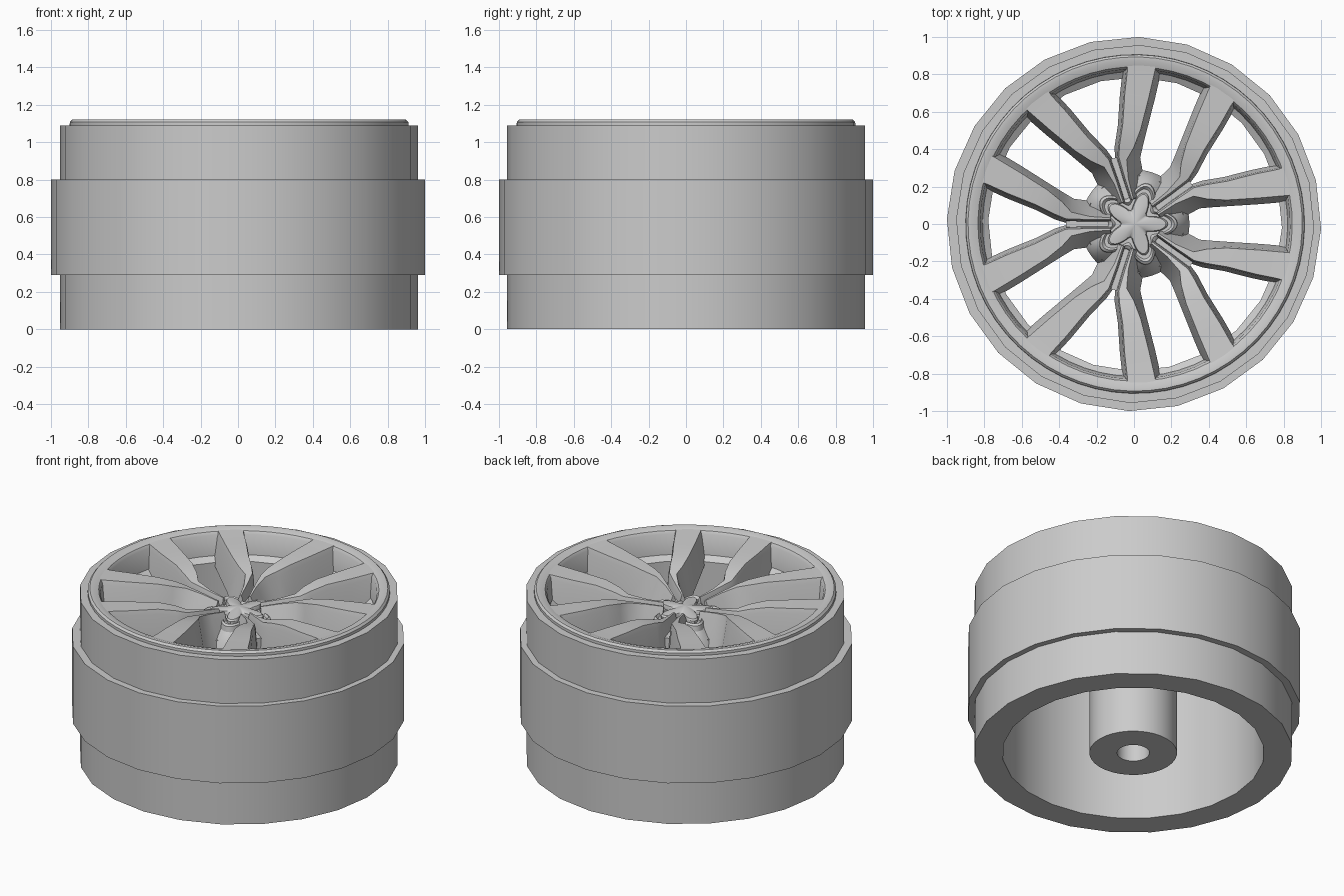
import bpy, bmesh
from math import sin, cos, pi, radians
from mathutils import Matrix

if "Cube" in bpy.data.objects:
    bpy.data.objects.remove(bpy.data.objects["Cube"], do_unlink=True)

metal = bpy.data.materials.new("grey metal")
metal.use_nodes = True
GREY = (0.6, 0.6, 0.6, 1)
metal.diffuse_color = GREY
metal.node_tree.nodes["Principled BSDF"].inputs["Base Color"].default_value = GREY
SHIFT = 0.006


def finish(name, bm, angle=30):
    bmesh.ops.remove_doubles(bm, verts=bm.verts, dist=0.0005)
    bmesh.ops.recalc_face_normals(bm, faces=bm.faces)
    mesh = bpy.data.meshes.new(name)
    bm.to_mesh(mesh)
    bm.free()
    mesh.materials.append(metal)
    ob = bpy.data.objects.new(name, mesh)
    bpy.context.collection.objects.link(ob)
    bpy.ops.object.select_all(action="DESELECT")
    ob.select_set(True)
    bpy.context.view_layer.objects.active = ob
    bpy.ops.object.shade_smooth_by_angle(angle=radians(angle))
    return ob


def bridge(bm, rings):
    """Quads between successive closed rings of vertices."""
    for a, b in zip(rings, rings[1:]):
        for i in range(len(a)):
            j = (i + 1) % len(a)
            if len({a[i], a[j], b[j], b[i]}) == 4:
                bm.faces.new((a[i], a[j], b[j], b[i]))


def lathe(name, profile, sides, closed=True, phase=-1.5, shift=SHIFT):
    """Spin (radius, height, lobe) points; lobe is a five-fold ripple."""
    bm = bmesh.new()
    rings = []
    for r, z, *lobe in profile:
        ring = []
        for i in range(sides):
            a = 2 * pi * i / sides + radians(phase)
            rr = r + (lobe[0] * cos(5 * a) if lobe else 0)
            ring.append(bm.verts.new((rr * cos(a) + shift, rr * sin(a), z)))
        rings.append(ring)
    bridge(bm, rings + rings[:1] if closed else rings)
    if not closed:
        bm.faces.new(rings[0])
        bm.faces.new(rings[-1])
    return finish(name, bm)


# Barrel, raised centre band and front face ring
lathe("rim_barrel", [(0.957, 0), (0.957, 1.09), (0.86, 1.09), (0.83, 0.96),
                     (0.785, 0.93), (0.785, 0)], 24)
lathe("centre_band", [(1, 0.29), (1, 0.8), (0.94, 0.8), (0.94, 0.29)], 24, shift=0)
lathe("face_ring", [(0.907, 1.07), (0.905, 1.107), (0.893, 1.12), (0.875, 1.12),
                    (0.84, 1.108), (0.828, 1.09), (0.815, 0.96), (0.86, 0.95)], 60)

# Axle tube with a blind bore
lathe("axle_tube", [(0.263, 0), (0.263, 0.88), (0.097, 0.88), (0.097, 0)], 32)

# Lobed hub and star cap
lathe("hub", [(0.265, 0.74), (0.29, 0.8), (0.25, 0.88, 0.02), (0.19, 0.93, 0.04),
              (0.18, 0.965, 0.045), (0.165, 0.975, 0.045), (0.15, 0.96, 0.045)],
      80, closed=False, phase=0)
lathe("star_cap", [(0.125, 0.9, 0.05), (0.125, 0.975, 0.05), (0.115, 0.985, 0.05),
                   (0.05, 0.995, 0.01), (0.01, 1.0)], 80, closed=False, phase=0)

# Twin-arm spokes: inner edge u, v / outer edge u, v / top / bottom / flare
STATIONS = [
    (0.13, 0.016, 0.13, 0.045, 1.01, 0.80, 0.05),
    (0.25, 0.016, 0.24, 0.052, 1.03, 0.80, 0.07),
    (0.37, 0.020, 0.34, 0.075, 1.05, 0.81, 0.06),
    (0.43, 0.045, 0.39, 0.130, 1.07, 0.83, 0.035),
    (0.53, 0.095, 0.47, 0.195, 1.09, 0.86, 0.02),
    (0.68, 0.155, 0.62, 0.290, 1.10, 0.89, 0.02),
    (0.79, 0.205, 0.74, 0.362, 1.108, 0.91, 0.02),
    (0.84, 0.220, 0.78, 0.385, 1.112, 0.92, 0.02),
]


def arm(bm, turn, side):
    rings = []
    for ui, vi, uo, vo, top, low, flare in STATIONS:
        inner = min(0.02, vi * 0.7)
        du = 0.012
        pts = [(ui, vi - inner, low), (ui, vi, top - 0.03), (ui, vi + 0.008, top),
               (uo, vo - 0.012, top), (uo + du / 4, vo, top - 0.03),
               (uo - du, vo + flare, low)]
        ring = []
        for u, v, z in pts:
            v *= side
            ring.append(bm.verts.new((u * cos(turn) - v * sin(turn) + SHIFT,
                                      u * sin(turn) + v * cos(turn), z)))
        rings.append(ring)
    bridge(bm, rings)
    bm.faces.new(rings[0])
    bm.faces.new(rings[-1])


spokes = bmesh.new()
for k in range(5):
    for side in (1, -1):
        arm(spokes, radians(36 + 72 * k), side)
finish("spokes", spokes, 35)

# Groove floors joining each pair of arms
floors = bmesh.new()
for k in range(5):
    turn = Matrix.Rotation(radians(36 + 72 * k), 4, "Z")
    place = Matrix.Translation((SHIFT, 0, 0)) @ turn @ Matrix.Translation((0.25, 0, 0.88))
    bmesh.ops.create_cube(floors, size=1, matrix=place @ Matrix.Diagonal((0.24, 0.05, 0.14, 1)))
finish("groove_floors", floors)
